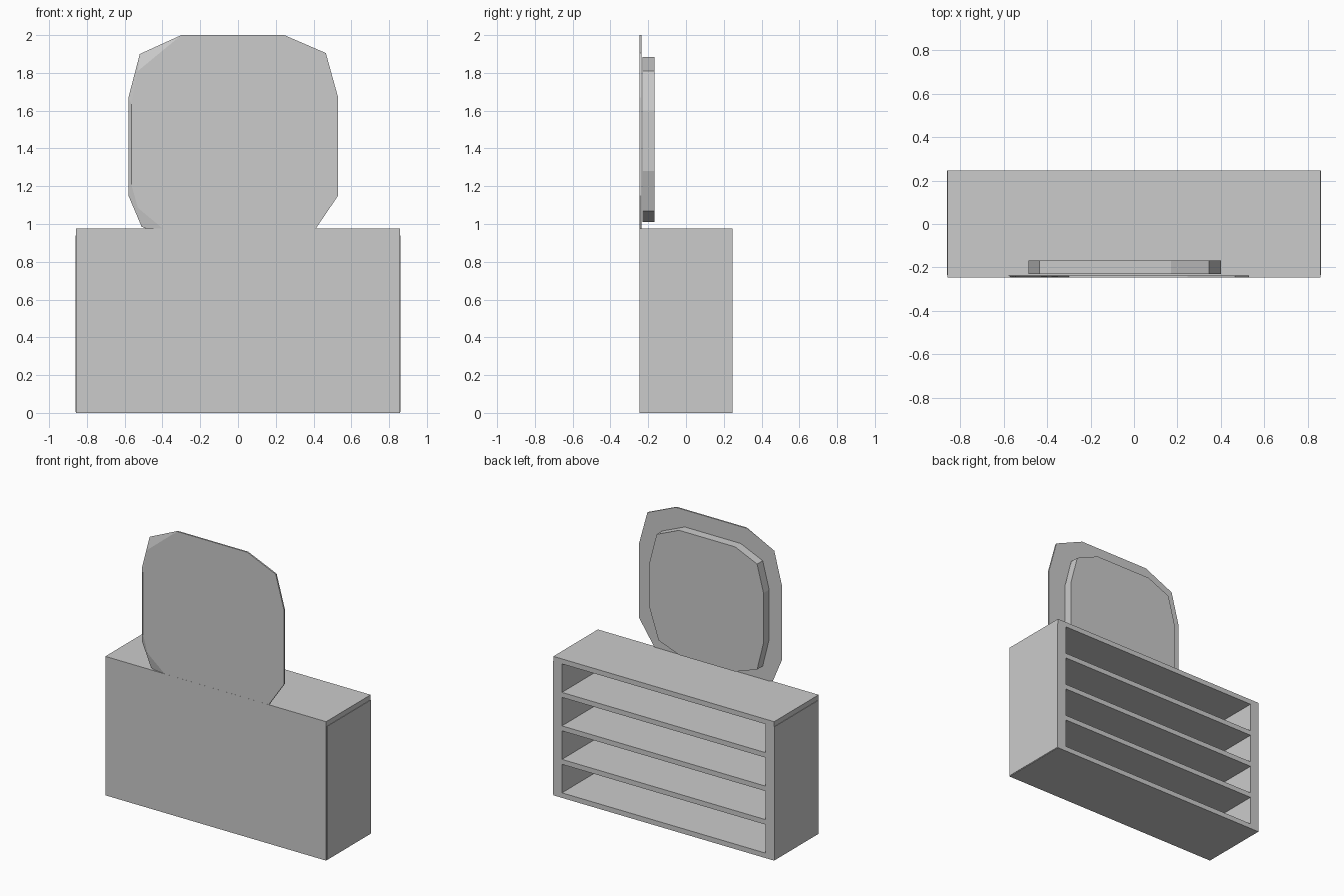
import bpy
import bmesh

if "Cube" in bpy.data.objects:
    bpy.data.objects.remove(bpy.data.objects["Cube"])


def box(name, x, y, z):
    """Box from (min, max) ranges on each axis."""
    bm = bmesh.new()
    bmesh.ops.create_cube(bm, size=1)
    for v in bm.verts:
        v.co = [r[0] + (c + 0.5) * (r[1] - r[0]) for r, c in zip((x, y, z), v.co)]
    return finish(name, bm)


def plate(name, front, back, y0, y1):
    """Slab in the XZ plane; front and back outlines have equal counts."""
    bm = bmesh.new()
    a = [bm.verts.new((x, y0, z)) for x, z in front]
    b = [bm.verts.new((x, y1, z)) for x, z in back]
    bm.faces.new(a)
    bm.faces.new(b[::-1])
    for i in range(len(a)):
        j = (i + 1) % len(a)
        bm.faces.new((a[i], a[j], b[j], b[i]))
    return finish(name, bm)


def finish(name, bm):
    bmesh.ops.recalc_face_normals(bm, faces=bm.faces[:])
    me = bpy.data.meshes.new(name)
    bm.to_mesh(me)
    bm.free()
    ob = bpy.data.objects.new(name, me)
    bpy.context.collection.objects.link(ob)
    return ob


W, D, H = 0.86, 0.247, 0.975     # half width, half depth, height
T, SIDE = 0.035, 0.07            # board and side thickness

# Cabinet carcass: sides, closed front panel, top and evenly spaced shelves
for s, label in ((-1, "left"), (1, "right")):
    box(label + "_side", sorted((s * W, s * (W - SIDE))), (-D + 0.012, D), (0.004, H - T))
box("closed_panel", (-W + 0.003, W - 0.003), (-D, -D + 0.012), (0, H))
box("cabinet_top", (-W + 0.003, W - 0.003), (-D + 0.012, D), (H - T, H))
box("cabinet_base", (-W + 0.003, W - 0.003), (-D + 0.012, D), (0, T))
pitch = (H - T) / 4
for i in range(1, 4):
    box(f"shelf_{i}", (-W + SIDE, W - SIDE), (-D + 0.012, D), (i * pitch, i * pitch + T))

# Mirror backing plate, with an uneven chamfer on its left edge
shared = [(0.36, 0.9), (0.53, 1.15), (0.53, 1.67), (0.465, 1.905), (0.245, 2.0), (-0.30, 2.0)]
front = shared + [(-0.53, 1.81), (-0.565, 1.635), (-0.565, 1.21),
                  (-0.53, 1.085), (-0.385, 0.965), (-0.30, 0.9)]
back = shared + [(-0.52, 1.90), (-0.58, 1.67), (-0.58, 1.15),
                 (-0.51, 0.985), (-0.45, 0.963), (-0.30, 0.9)]
plate("mirror_backing", front, back, -D + 0.0005, -0.236)

# Raised mirror glass slab
glass = [(0.40, 1.28), (0.40, 1.60), (0.345, 1.81), (0.17, 1.885), (-0.265, 1.885),
         (-0.435, 1.81), (-0.485, 1.62), (-0.485, 1.27), (-0.435, 1.07),
         (-0.265, 1.01), (0.17, 1.01), (0.33, 1.07)]
plate("mirror_glass", glass, glass, -0.229, -0.167)
